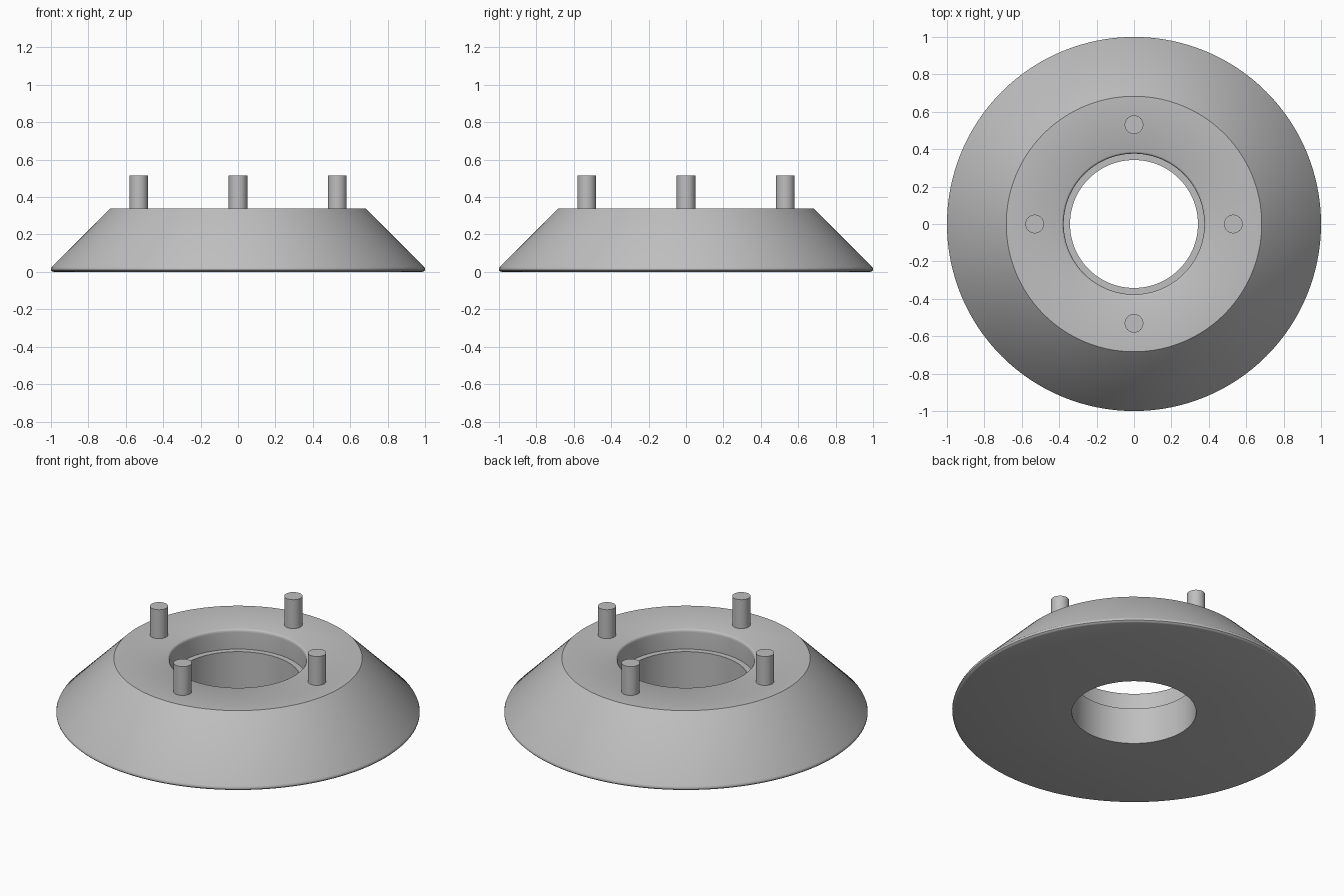
import bpy
import bmesh
import math
from mathutils import Matrix, Vector

cube = bpy.data.objects.get("Cube")
if cube:
    bpy.data.objects.remove(cube, do_unlink=True)

grey = bpy.data.materials.new("light grey")
grey.use_nodes = True
colour = (0.52, 0.52, 0.52, 1)
grey.diffuse_color = colour
grey.node_tree.nodes["Principled BSDF"].inputs["Base Color"].default_value = colour

TOP = 0.34
PEG_TOP = 0.515


def finish(name, bm):
    """Turn a bmesh into a smooth object with sharp edges kept."""
    bmesh.ops.recalc_face_normals(bm, faces=bm.faces)
    mesh = bpy.data.meshes.new(name)
    bm.to_mesh(mesh)
    bm.free()
    mesh.materials.append(grey)
    obj = bpy.data.objects.new(name, mesh)
    bpy.context.collection.objects.link(obj)
    bpy.ops.object.select_all(action="DESELECT")
    obj.select_set(True)
    bpy.context.view_layer.objects.active = obj
    bpy.ops.object.shade_smooth_by_angle(angle=math.radians(32))
    return obj


def lathe(name, profile, steps=128):
    """Spin a closed (radius, height) profile around the z axis."""
    bm = bmesh.new()
    verts = [bm.verts.new((r, 0, z)) for r, z in profile]
    edges = [bm.edges.new((a, b)) for a, b in zip(verts, verts[1:] + verts[:1])]
    bmesh.ops.spin(bm, geom=verts + edges, cent=(0, 0, 0), axis=(0, 0, 1),
                   angle=math.tau, steps=steps, use_merge=True)
    bmesh.ops.remove_doubles(bm, verts=bm.verts, dist=0.0001)
    return finish(name, bm)


# Conical ring: rounded outer rim, stepped bore, rounded bore lip
rim = [(0.985, 0), (0.993, 0.003), (0.999, 0.009), (1.0, 0.016), (0.996, 0.026)]
lip = [(0.387, TOP), (0.381, TOP - 0.003), (0.377, TOP - 0.009), (0.376, TOP - 0.018)]
bore = [(0.376, 0.22), (0.342, 0.22), (0.342, 0)]
lathe("conical_ring", rim + [(0.683, TOP)] + lip + bore)

# Four pegs standing on the top face
for i, side in enumerate(("left", "back", "right", "front")):
    bm = bmesh.new()
    base = TOP - 0.02
    spot = Matrix.Rotation(i * math.pi / 2, 3, "Z") @ Vector((0.531, 0, 0))
    spot.z = (base + PEG_TOP) / 2
    bmesh.ops.create_cone(bm, cap_ends=True, segments=48, radius1=0.05, radius2=0.05,
                          depth=PEG_TOP - base, matrix=Matrix.Translation(spot))
    finish(side + "_peg", bm)
